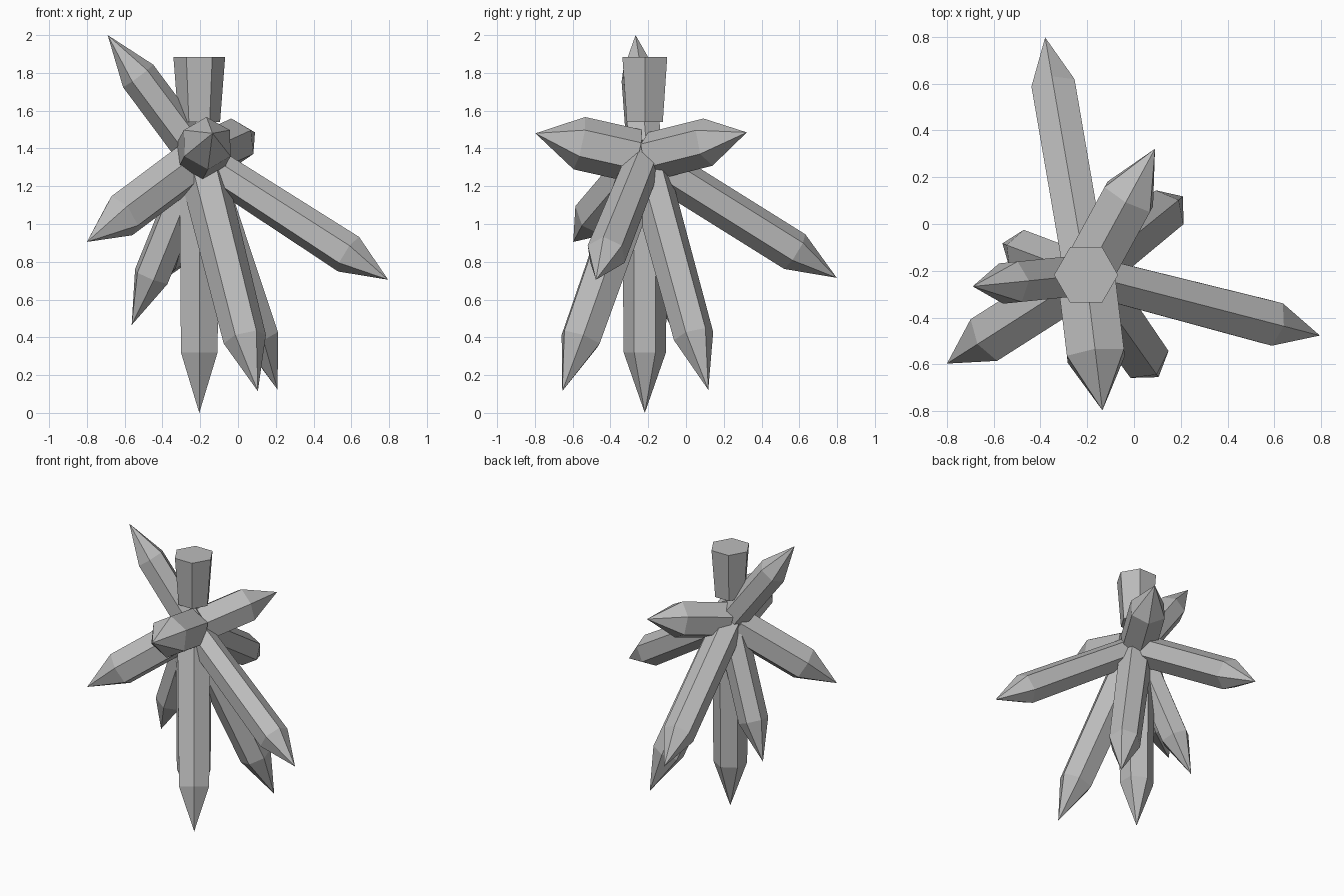
import bpy, bmesh, math
from mathutils import Vector

cube = bpy.data.objects.get("Cube")
if cube:
    bpy.data.objects.remove(cube)

GREY = (0.5, 0.5, 0.5, 1)
stone = bpy.data.materials.new("grey crystal")
stone.use_nodes = True
stone.diffuse_color = GREY
stone.node_tree.nodes["Principled BSDF"].inputs["Base Color"].default_value = GREY

HUB = Vector((-0.205, -0.218, 1.35))
SIDES = 6


def ring(bm, center, axis, ref, radius):
    """Hexagon around an axis, with its first corner towards ref."""
    u = (ref - axis * ref.dot(axis)).normalized()
    v = axis.cross(u)
    angles = [math.tau * i / SIDES for i in range(SIDES)]
    return [bm.verts.new(center + radius * (u * math.cos(a) + v * math.sin(a)))
            for a in angles]


def shard(name, start, shoulder, r_start, r_shoulder, ref, tip=None):
    """Six-sided shaft, closed by a point or by a flat end."""
    axis = (shoulder - start).normalized()
    bm = bmesh.new()
    low = ring(bm, start, axis, ref, r_start)
    high = ring(bm, shoulder, axis, ref, r_shoulder)
    bm.faces.new(low[::-1])
    point = bm.verts.new(tip) if tip else None
    for i in range(SIDES):
        j = (i + 1) % SIDES
        bm.faces.new((low[i], low[j], high[j], high[i]))
        if point:
            bm.faces.new((high[i], high[j], point))
    if not point:
        bm.faces.new(high)
    bmesh.ops.recalc_face_normals(bm, faces=bm.faces)
    mesh = bpy.data.meshes.new(name)
    bm.to_mesh(mesh)
    bm.free()
    mesh.materials.append(stone)
    bpy.context.collection.objects.link(bpy.data.objects.new(name, mesh))


# Pointed crystals: name, tip, shoulder radius, point length, base scale
crystals = [
    ("bottom_crystal", (-0.205, -0.218, 0.0), 0.112, 0.32, 1.08),
    ("upper_right_crystal", (-0.69, -0.267, 2.0), 0.1, 0.27, 1.0),
    ("right_crystal", (-0.8, -0.597, 0.905), 0.122, 0.26, 1.0),
    ("front_crystal", (-0.135, -0.797, 1.48), 0.142, 0.24, 1.0),
    ("back_left_crystal", (0.09, 0.322, 1.485), 0.128, 0.24, 1.0),
    ("left_crystal", (0.795, -0.477, 0.705), 0.108, 0.255, 0.9),
    ("back_crystal", (-0.38, 0.798, 0.715), 0.108, 0.265, 1.0),
    ("lower_front_crystal", (0.105, -0.655, 0.115), 0.115, 0.3, 1.08),
    ("lower_left_crystal", (0.21, 0.118, 0.122), 0.108, 0.31, 1.05),
    ("lower_right_crystal", (-0.563, -0.083, 0.465), 0.1, 0.28, 1.0),
]
for name, tip, radius, point_len, base in crystals:
    tip = Vector(tip)
    axis = (tip - HUB).normalized()
    ref = Vector((0, 1, 0)) if abs(axis.z) > 0.99 else Vector((0, 0, 1))
    shard(name, HUB + axis * 0.05, tip - axis * point_len,
          radius * base, radius, ref, tip)

# Flat-topped upright stem
shard("top_stem", Vector((HUB.x, HUB.y, 1.54)), Vector((HUB.x, HUB.y, 1.885)),
      0.11, 0.137, Vector((1, 0, 0)))
